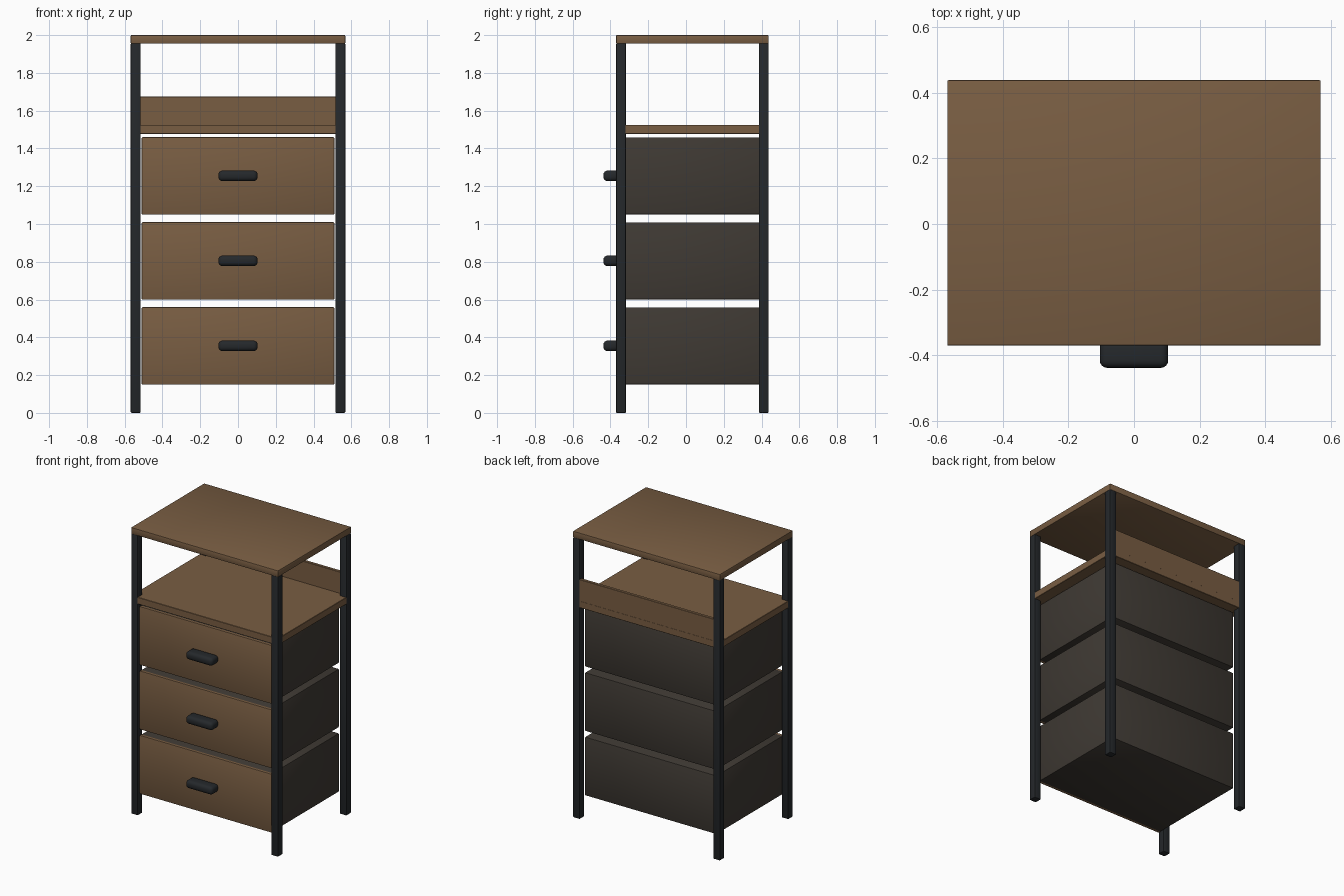
import bpy, bmesh

if "Cube" in bpy.data.objects:
    bpy.data.objects.remove(bpy.data.objects["Cube"])


def material(name, color):
    m = bpy.data.materials.new(name)
    m.diffuse_color = (*color, 1)
    m.use_nodes = True
    m.node_tree.nodes["Principled BSDF"].inputs["Base Color"].default_value = m.diffuse_color
    return m


WOOD = material("wood", (0.19, 0.11, 0.055))
METAL = material("dark_metal", (0.018, 0.021, 0.024))
FABRIC = material("dark_drawer_body", (0.05, 0.042, 0.034))


def box(name, lo, hi, mat, bevel=0.004, segments=2):
    """Bevelled box between two opposite corners."""
    mid = [(a + b) / 2 for a, b in zip(lo, hi)]
    size = [b - a for a, b in zip(lo, hi)]
    bm = bmesh.new()
    bmesh.ops.create_cube(bm, size=1)
    bmesh.ops.scale(bm, vec=size, verts=bm.verts)
    if bevel:
        bmesh.ops.bevel(bm, geom=bm.edges[:], offset=bevel, segments=segments,
                        profile=0.5, affect='EDGES')
    me = bpy.data.meshes.new(name)
    bm.to_mesh(me)
    bm.free()
    ob = bpy.data.objects.new(name, me)
    ob.location = mid
    me.materials.append(mat)
    bpy.context.collection.objects.link(ob)
    bpy.ops.object.select_all(action='DESELECT')
    ob.select_set(True)
    bpy.context.view_layer.objects.active = ob
    bpy.ops.object.shade_smooth_by_angle()
    return ob


X, Y0, Y1 = 0.568, -0.37, 0.4375   # frame footprint
T = 0.052                          # leg thickness

# Table top and open shelf
box("top_board", (-X, Y0, 1.955), (X, Y1, 2.0), WOOD)
e = 0.0015
box("shelf_board", (-X + e, Y0 + e, 1.477), (X - e, Y1 - e, 1.525), WOOD, 0.002, 1)

# Low board along the back of the shelf
box("shelf_back_board", (-0.52, Y1 - 0.024, 1.52), (0.52, Y1 - 0.002, 1.675), WOOD, 0.002, 1)

# Four legs
for side, x in (("left", -X), ("right", X - T)):
    for end, y in (("front", Y0), ("back", Y1 - T)):
        box(f"{end}_{side}_leg", (x, y, 0), (x + T, y + T, 1.957), METAL, 0.005)

# Three drawers, each with a body, a wooden front and a rounded handle
for i in range(3):
    z = 0.15 + 0.45 * i
    box(f"drawer_body_{i + 1}", (-0.508, -0.345, z + 0.001), (0.508, 0.39, z + 0.409), FABRIC)
    box(f"drawer_front_{i + 1}", (-0.51, -0.36, z), (0.51, -0.338, z + 0.41), WOOD, 0.005)
    box(f"handle_{i + 1}", (-0.104, -0.4375, z + 0.177), (0.104, -0.355, z + 0.233),
        METAL, 0.022, 4)
